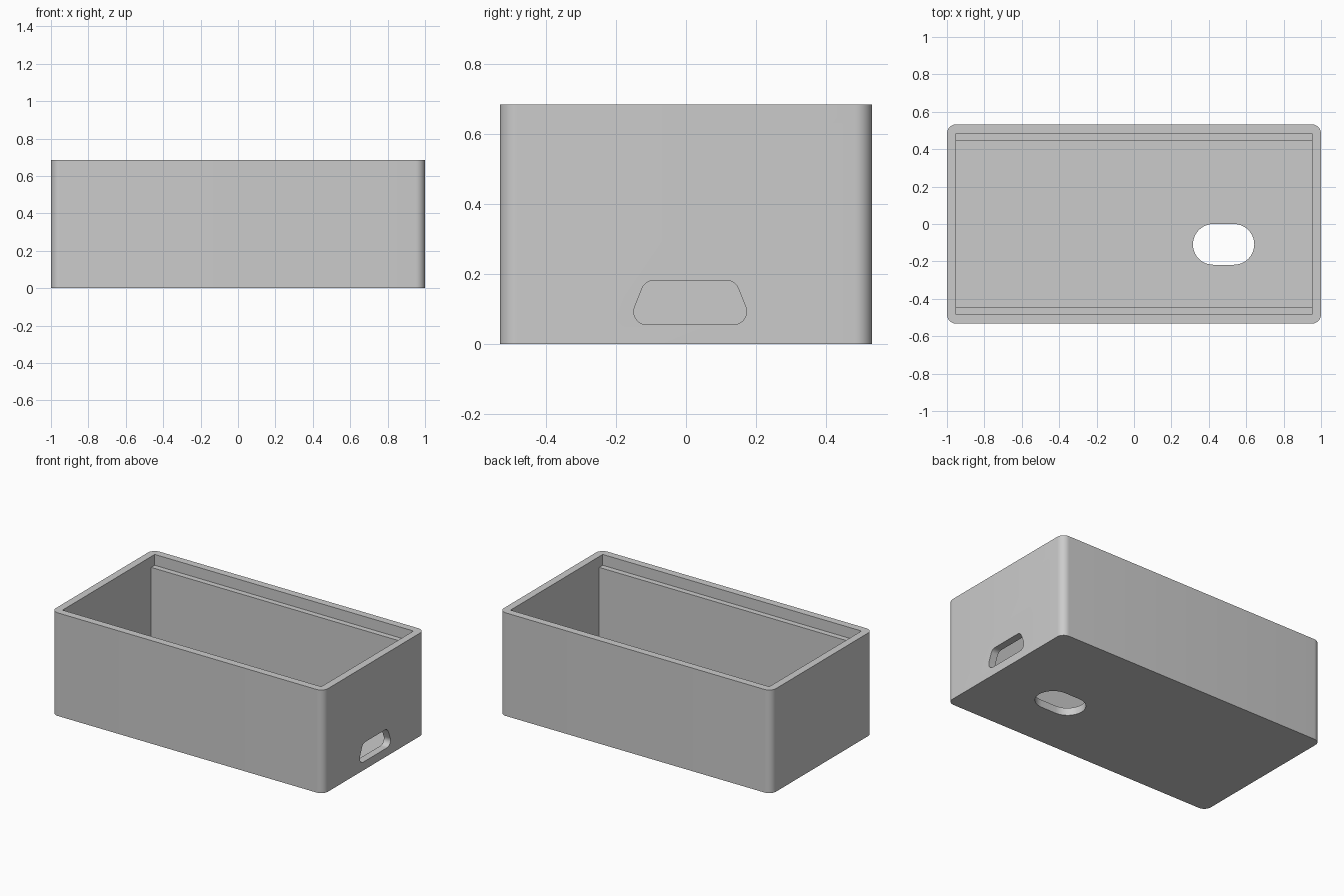
import bpy
import bmesh
from math import cos, sin, pi, radians

cube = bpy.data.objects.get("Cube")
if cube:
    bpy.data.objects.remove(cube, do_unlink=True)

grey = bpy.data.materials.new("plain grey")
grey.use_nodes = True
colour = (0.6, 0.6, 0.6, 1)
grey.diffuse_color = colour
grey.node_tree.nodes["Principled BSDF"].inputs["Base Color"].default_value = colour

LENGTH, WIDTH, HEIGHT = 1.0, 0.533, 0.685   # half length, half width, height
WALL, FLOOR, LEDGE_Z, LEDGE = 0.049, 0.05, 0.613, 0.037


def arcs(corners, steps=10):
    """Outline from (centre u, centre v, radius, start, end) arcs, in degrees."""
    outline = []
    for u, v, r, start, end in corners:
        for i in range(steps + 1):
            a = radians(start + (end - start) * i / steps)
            outline.append((u + r * cos(a), v + r * sin(a)))
    return outline


def prism(name, outline, low, high, along_x=False):
    """Extrude an outline along z, or a (y, z) outline along x."""
    bm = bmesh.new()
    place = (lambda u, v: (low, u, v)) if along_x else (lambda u, v: (u, v, low))
    face = bm.faces.new([bm.verts.new(place(u, v)) for u, v in outline])
    moved = bmesh.ops.extrude_face_region(bm, geom=[face])["geom"]
    shift = (high - low, 0, 0) if along_x else (0, 0, high - low)
    bmesh.ops.translate(bm, vec=shift,
                        verts=[g for g in moved if isinstance(g, bmesh.types.BMVert)])
    bmesh.ops.recalc_face_normals(bm, faces=bm.faces)
    mesh = bpy.data.meshes.new(name)
    bm.to_mesh(mesh)
    bm.free()
    mesh.materials.append(grey)
    obj = bpy.data.objects.new(name, mesh)
    bpy.context.collection.objects.link(obj)
    return obj


def rectangle(x, y):
    return [(-x, -y), (x, -y), (x, y), (-x, y)]


# Outer shell with rounded upright corners
R = 0.05
X, Y = LENGTH - R, WIDTH - R
case = prism("case_body", arcs([(X, Y, R, 0, 90), (-X, Y, R, 90, 180),
                                (-X, -Y, R, 180, 270), (X, -Y, R, 270, 360)]), 0, HEIGHT)

# Stepped cavity: the lid ledges run along both long walls
inner_x, inner_y = LENGTH - WALL, WIDTH - WALL
cutters = [
    prism("cavity_cutter", rectangle(inner_x, inner_y - LEDGE), FLOOR, LEDGE_Z + 0.02),
    prism("lid_recess_cutter", rectangle(inner_x, inner_y), LEDGE_Z, HEIGHT + 0.1),
]

# Rounded slot through the floor
cutters.append(prism("floor_slot_cutter", arcs([(0.534, -0.109, 0.109, -90, 90),
                                                (0.424, -0.109, 0.109, 90, 270)], 20),
                     -0.1, FLOOR + 0.05))

# Tapered port opening through the end wall
mid, slope = 0.012, 22
cutters.append(prism("port_cutter", arcs([
    (mid + 0.105, 0.146, 0.035, slope, 90),
    (mid - 0.105, 0.146, 0.035, 90, 180 - slope),
    (mid - 0.1245, 0.092, 0.037, 180 - slope, 270),
    (mid + 0.1245, 0.092, 0.037, 270, 360 + slope)]),
    inner_x - 0.05, LENGTH + 0.1, along_x=True))

for cutter in cutters:
    cutter.hide_render = True
    cutter.hide_set(True)
    cut = case.modifiers.new(cutter.name, "BOOLEAN")
    cut.operation = "DIFFERENCE"
    cut.solver = "EXACT"
    cut.object = cutter

# Apply the cuts and remove the helpers
bpy.ops.object.select_all(action="DESELECT")
bpy.context.view_layer.objects.active = case
case.select_set(True)
for cutter in cutters:
    bpy.ops.object.modifier_apply(modifier=cutter.name)
for cutter in cutters:
    bpy.data.objects.remove(cutter, do_unlink=True)

bpy.ops.object.shade_smooth_by_angle(angle=radians(30))
